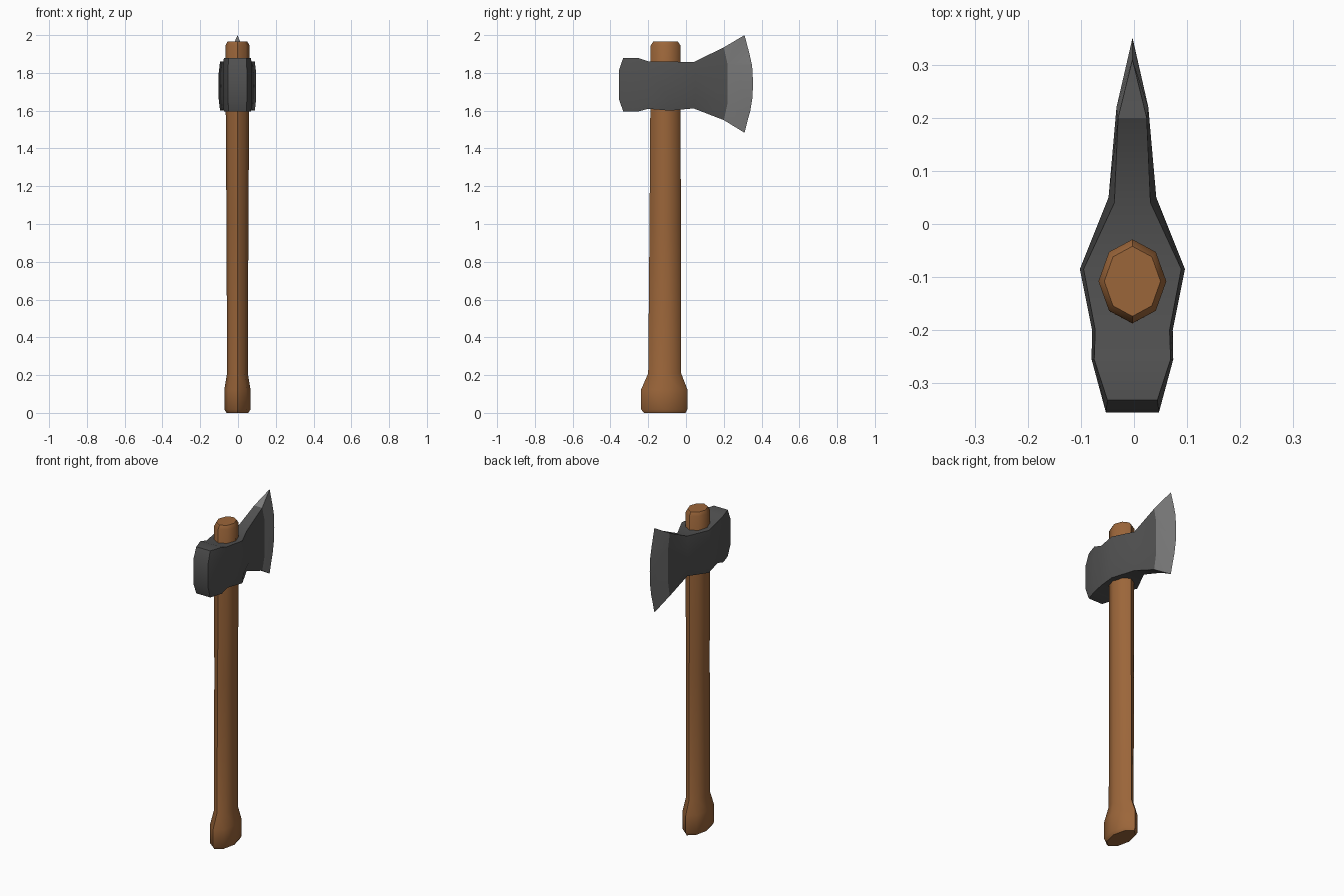
import bpy, bmesh, math

if "Cube" in bpy.data.objects:
    bpy.data.objects.remove(bpy.data.objects["Cube"])


def material(name, rgb):
    m = bpy.data.materials.new(name)
    m.diffuse_color = (*rgb, 1)
    m.use_nodes = True
    m.node_tree.nodes["Principled BSDF"].inputs["Base Color"].default_value = m.diffuse_color
    return m


wood = material("brown wood", (0.33, 0.132, 0.042))
iron = material("dark iron", (0.083, 0.083, 0.083))
steel = material("bare steel", (0.2, 0.2, 0.2))


def loft(bm, rings):
    """Join equal-length closed rings of points with quads."""
    rows = [[bm.verts.new(p) for p in r] for r in rings]
    for a, b in zip(rows, rows[1:]):
        for i in range(len(a)):
            j = (i + 1) % len(a)
            bm.faces.new((a[i], a[j], b[j], b[i]))
    return rows


def finish(bm, name, mats, angle):
    bmesh.ops.recalc_face_normals(bm, faces=bm.faces)
    me = bpy.data.meshes.new(name)
    bm.to_mesh(me)
    bm.free()
    ob = bpy.data.objects.new(name, me)
    bpy.context.collection.objects.link(ob)
    for m in mats:
        me.materials.append(m)
    bpy.ops.object.select_all(action='DESELECT')
    ob.select_set(True)
    bpy.context.view_layer.objects.active = ob
    bpy.ops.object.shade_smooth_by_angle(angle=math.radians(angle))
    return ob


CX = -0.003

# Handle: eight-sided oval rings (z, half width, half depth, centre y)
profile = [(0.0, 0.057, 0.11, -0.113), (0.018, 0.069, 0.122, -0.115),
           (0.125, 0.069, 0.122, -0.115), (0.21, 0.055, 0.087, -0.113),
           (1.0, 0.058, 0.083, -0.11), (1.6, 0.062, 0.08, -0.109),
           (1.945, 0.064, 0.079, -0.108), (1.965, 0.053, 0.066, -0.108)]
unit = [(0, 1), (0.69, 0.7), (1, 0), (0.69, -0.7),
        (0, -1), (-0.69, -0.7), (-1, 0), (-0.69, 0.7)]
bm = bmesh.new()
rows = loft(bm, [[(CX + u * hx, cy + v * hy, z) for u, v in unit]
                 for z, hx, hy, cy in profile])
bm.faces.new(rows[0])
bm.faces.new(rows[-1])
finish(bm, "handle", [wood], 45)

# Head: eight-point sections from poll to blade
# (y at rim, y at middle, half width at rim, at middle, bottom z, top z)
sections = [(-0.332, -0.355, 0.047, 0.05, 1.595, 1.88),
            (-0.255, -0.255, 0.072, 0.077, 1.595, 1.88),
            (-0.2, -0.2, 0.07, 0.076, 1.61, 1.861),
            (-0.085, -0.085, 0.092, 0.099, 1.6, 1.86),
            (0.04, 0.05, 0.034, 0.045, 1.612, 1.857),
            (0.2, 0.22, 0.027, 0.03, 1.55, 1.935)]
bm = bmesh.new()
rings = []
for yr, ym, wr, wm, zb, zt in sections:
    h = zt - zb
    right = [(wr, yr, zt), (wm, ym, zt - 0.23 * h),
             (wm, ym, zb + 0.23 * h), (wr, yr, zb)]
    left = [(-x, y, z) for x, y, z in reversed(right)]
    rings.append([(CX + x, y, z) for x, y, z in right + left])
rows = loft(bm, rings)

# Poll face
p = rows[0]
for i in range(3):
    bm.faces.new((p[i], p[i + 1], p[6 - i], p[7 - i]))

# Chipped cutting edge, top to bottom, in three stretches
edge = [(0.31, 2.0), (0.335, 1.905), (0.317, 1.872), (0.324, 1.858), (0.35, 1.838),
        (0.355, 1.75), (0.352, 1.67), (0.34, 1.597),
        (0.311, 1.6), (0.328, 1.555), (0.31, 1.483)]
ev = [bm.verts.new((CX, y, z)) for y, z in edge]
spans = [(0, 4), (4, 7), (7, 10)]
b = rows[-1]
bevel = []
for side in (b[:4], b[:3:-1]):
    for i, (s, e) in enumerate(spans):
        bevel.append(bm.faces.new([side[i + 1], side[i]] + ev[s:e + 1]))
bevel.append(bm.faces.new((b[0], b[7], ev[0])))
bevel.append(bm.faces.new((b[3], b[4], ev[-1])))
for f in bevel:
    f.material_index = 1
bmesh.ops.triangulate(bm, faces=bevel)
finish(bm, "axe_head", [iron, steel], 38)
